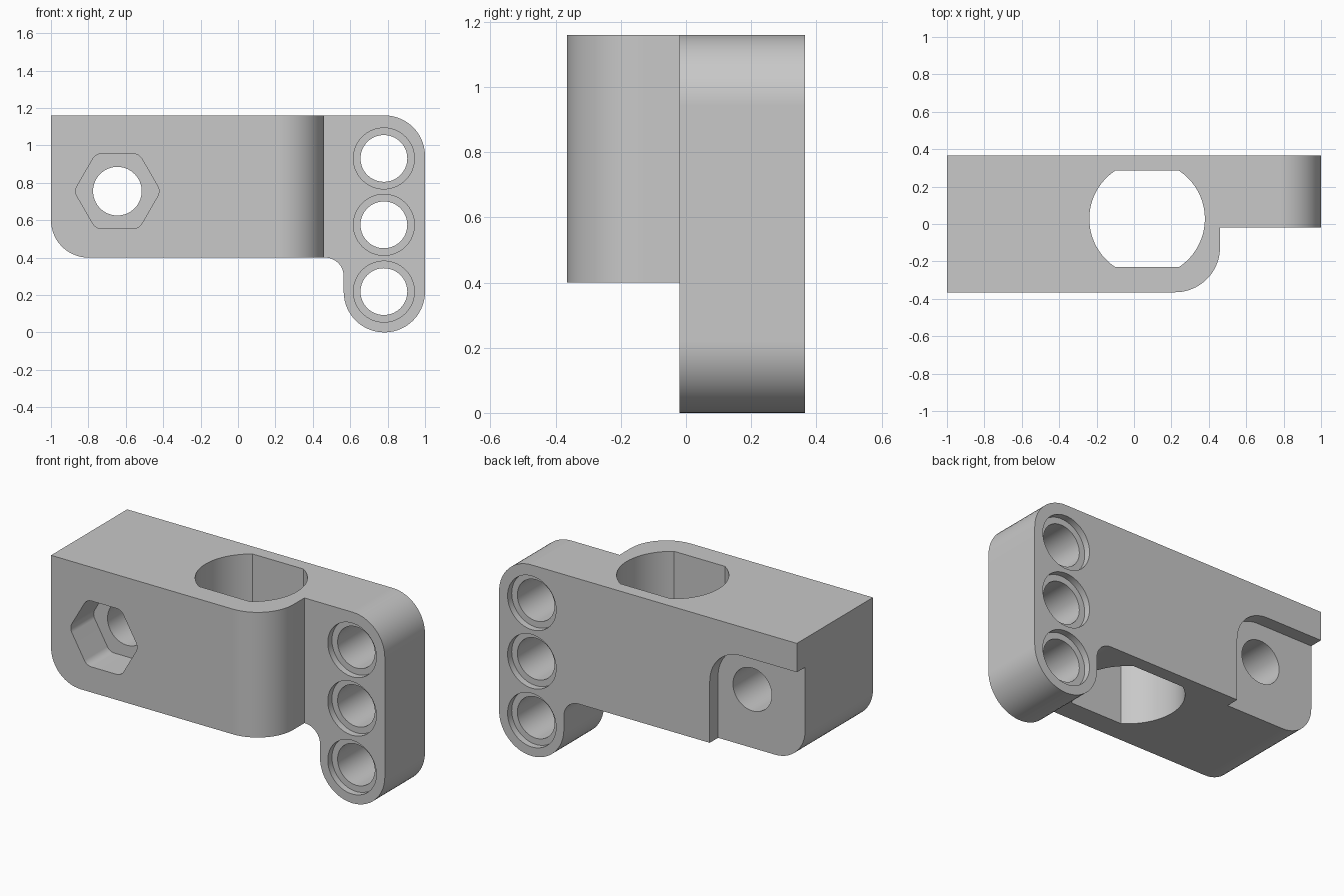
import bpy, bmesh, math
from mathutils import Vector

cube = bpy.data.objects.get("Cube")
if cube:
    bpy.data.objects.remove(cube, do_unlink=True)

grey = bpy.data.materials.new("plain grey")
grey.use_nodes = True
colour = (0.58, 0.58, 0.58, 1)
grey.diffuse_color = colour
grey.node_tree.nodes["Principled BSDF"].inputs["Base Color"].default_value = colour


def rounded(corners, steps=14):
    """Outline from (u, v, radius) corners, with tangent arcs."""
    out = []
    for i, (u, v, r) in enumerate(corners):
        p = Vector((u, v))
        if r == 0:
            out.append(p)
            continue
        a = (Vector(corners[i - 1][:2]) - p).normalized()
        b = (Vector(corners[(i + 1) % len(corners)][:2]) - p).normalized()
        half = a.angle(b) / 2
        centre = p + (a + b).normalized() * (r / math.sin(half))
        start = p + a * (r / math.tan(half)) - centre
        end = p + b * (r / math.tan(half)) - centre
        sweep = math.pi - 2 * half
        for k in range(steps + 1):
            t = k / steps
            out.append(centre + (start * math.sin((1 - t) * sweep)
                                 + end * math.sin(t * sweep)) / math.sin(sweep))
    return out


def circle(u, v, r, n=64):
    return [Vector((u + r * math.cos(math.tau * k / n),
                    v + r * math.sin(math.tau * k / n))) for k in range(n)]


def prism(name, outline, low, high, axis):
    """Extrude an outline along y (outline in x, z) or z (outline in x, y)."""
    def place(p, h):
        return (p.x, h, p.y) if axis == "y" else (p.x, p.y, h)
    bm = bmesh.new()
    face = bm.faces.new([bm.verts.new(place(p, low)) for p in outline])
    new = bmesh.ops.extrude_face_region(bm, geom=[face])["geom"]
    shift = Vector(place(Vector((0, 0)), high - low))
    bmesh.ops.translate(bm, vec=shift,
                        verts=[g for g in new if isinstance(g, bmesh.types.BMVert)])
    bmesh.ops.recalc_face_normals(bm, faces=bm.faces)
    mesh = bpy.data.meshes.new(name)
    bm.to_mesh(mesh)
    bm.free()
    mesh.materials.append(grey)
    obj = bpy.data.objects.new(name, mesh)
    bpy.context.collection.objects.link(obj)
    return obj


FRONT, BACK, STEP = -0.365, 0.365, -0.02
TOP, UNDER = 1.16, 0.4

# Bracket body: side outline through the full depth
bracket = prism("bracket_body", rounded([
    (-1, TOP, 0), (-1, UNDER, 0.2), (0.565, UNDER, 0.1),
    (0.565, 0, 0.2174), (1, 0, 0.2174), (1, TOP, 0.217)]), FRONT, BACK, "y")

cutters = []

# Space in front of the thin arm, leaving a rounded block corner
corner = [Vector((0.22 + 0.24 * math.cos(a), -0.125 - 0.24 * math.sin(a)))
          for a in (math.pi / 2 * k / 20 for k in range(21))]
space = [Vector((0.46, STEP))] + corner + [
    Vector(p) for p in ((0.22, -0.6), (1.2, -0.6), (1.2, STEP))]
cutters.append(prism("arm_step_cutter", space, -0.2, 1.4, "z"))

# Upright bore with two flat sides
half_angle = math.asin(0.2575 / 0.309)
bore = []
for turn in (0, math.pi):
    for k in range(25):
        a = turn - half_angle + 2 * half_angle * k / 24
        bore.append(Vector((0.07 + 0.309 * math.cos(a), 0.0275 + 0.309 * math.sin(a))))
cutters.append(prism("flatted_bore_cutter", bore, 0.2, 1.4, "z"))

# Three arm holes with a shallow counterbore on each face
for z in (0.93, 0.575, 0.218):
    cutters.append(prism("arm_hole_cutter", circle(0.78, z, 0.125), -0.5, 0.5, "y"))
    for low, high in ((-0.2, STEP + 0.04), (BACK - 0.04, 0.5)):
        cutters.append(prism("counterbore_cutter", circle(0.78, z, 0.163), low, high, "y"))

# Bolt hole, hexagonal nut pocket and back recess share one centre
bx, bz = -0.645, 0.755
cutters.append(prism("bolt_hole_cutter", circle(bx, bz, 0.13), -0.5, 0.5, "y"))
hexagon = [(bx + 0.231 * math.cos(k * math.pi / 3),
            bz + 0.231 * math.sin(k * math.pi / 3), 0.055) for k in range(6)]
cutters.append(prism("nut_pocket_cutter", rounded(hexagon, 6), -0.5, FRONT + 0.22, "y"))
cutters.append(prism("back_recess_cutter", rounded([
    (-1.2, 0.2, 0), (bx + 0.23, 0.2, 0), (bx + 0.23, bz + 0.23, 0.21),
    (-1.2, bz + 0.23, 0)]), BACK - 0.08, 0.5, "y"))

# Cut everything out of the body
bpy.ops.object.select_all(action="DESELECT")
bpy.context.view_layer.objects.active = bracket
bracket.select_set(True)
for cutter in cutters:
    cutter.hide_render = True
    mod = bracket.modifiers.new("cut", "BOOLEAN")
    mod.operation = "DIFFERENCE"
    mod.solver = "EXACT"
    mod.object = cutter
    bpy.ops.object.modifier_apply(modifier=mod.name)
    bpy.data.objects.remove(cutter, do_unlink=True)

# Smooth curved walls, crisp edges
bpy.ops.object.shade_smooth_by_angle(angle=math.radians(25))
weighted = bracket.modifiers.new("even_shading", "WEIGHTED_NORMAL")
weighted.keep_sharp = True
